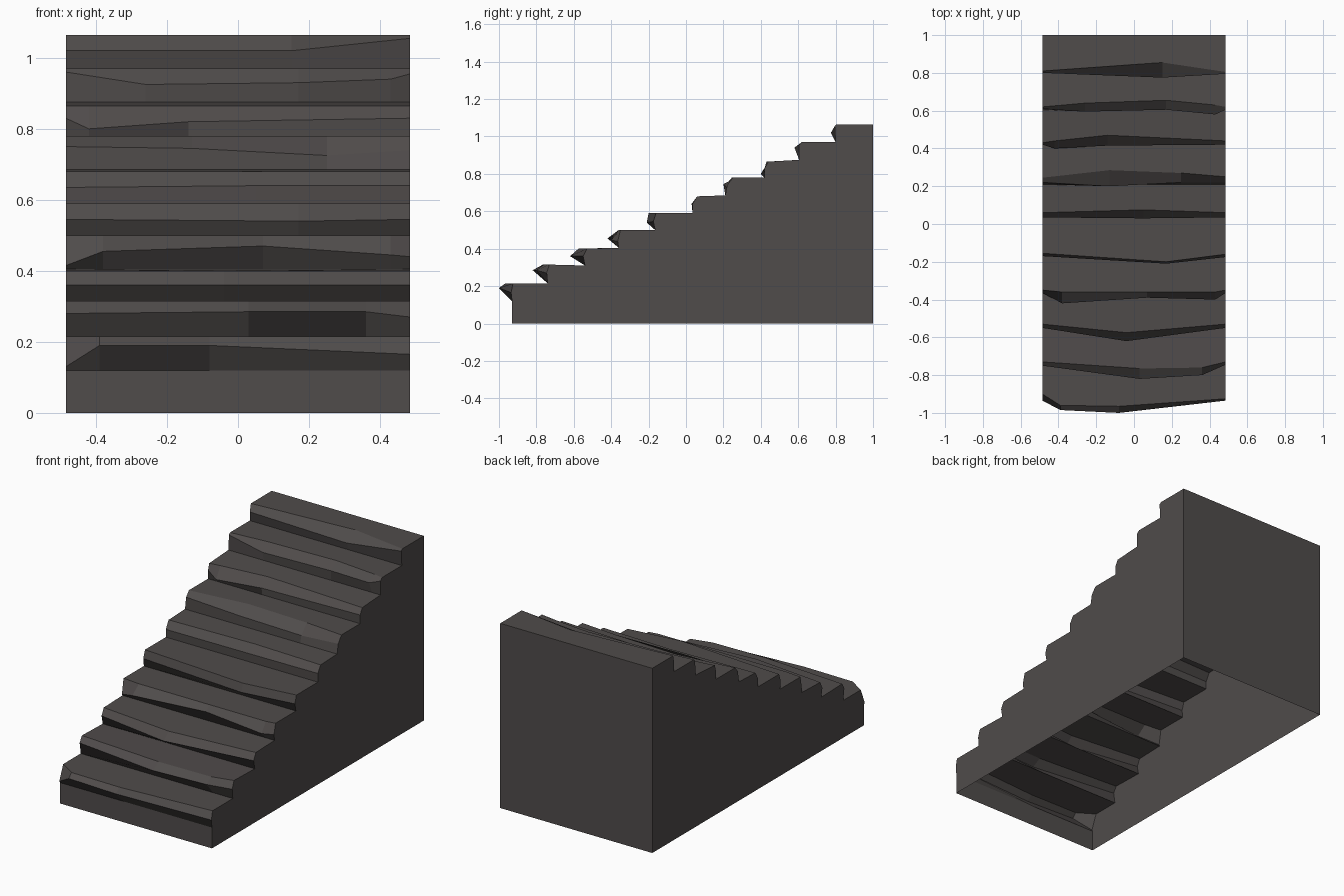
import bpy

cube = bpy.data.objects.get("Cube")
if cube:
    bpy.data.objects.remove(cube, do_unlink=True)

HALF = 0.485    # half the width of the staircase
BACK = 1.0      # back plane
TOP = 1.065     # height of the landing
FRONT = -0.93   # plane of the front panel

stone = bpy.data.materials.new("dark_stone")
stone.use_nodes = True
color = (0.08, 0.072, 0.07, 1)
stone.diffuse_color = color
bsdf = stone.node_tree.nodes["Principled BSDF"]
bsdf.inputs["Base Color"].default_value = color
bsdf.inputs["Roughness"].default_value = 0.9


def make_part(name, faces):
    """Build a flat-shaded object from faces given as lists of points."""
    verts, polys = [], []
    for face in faces:
        polys.append(range(len(verts), len(verts) + len(face)))
        verts.extend(face)
    mesh = bpy.data.meshes.new(name)
    mesh.from_pydata(verts, [], [list(p) for p in polys])
    mesh.materials.append(stone)
    obj = bpy.data.objects.new(name, mesh)
    bpy.context.collection.objects.link(obj)
    return obj


steps = []


def add_step(base_y, base_z, lip_z, *columns):
    """Record a step; columns are (x, nose_y, nose_z, lip_y), left to right in x."""
    base = [(c[0], base_y, base_z) for c in columns]
    nose = [c[:3] for c in columns]
    lip = [(c[0], c[3], lip_z) for c in columns]
    steps.append((base, nose, lip))


L, R = -HALF, HALF

# Rough stone steps, from the bottom to the landing
add_step(FRONT, 0.12, 0.215,
         (L, -0.935, 0.13, -0.9), (-0.39, -0.985, 0.19, -0.96),
         (-0.08, -1.0, 0.19, -0.965), (R, -0.935, 0.165, -0.925))
add_step(-0.74, 0.215, 0.315,
         (L, -0.75, 0.28, -0.73), (0.03, -0.82, 0.285, -0.765),
         (0.36, -0.8, 0.285, -0.76), (R, -0.745, 0.27, -0.73))
add_step(-0.54, 0.31, 0.4,
         (L, -0.55, 0.36, -0.53), (-0.04, -0.62, 0.36, -0.575),
         (R, -0.55, 0.36, -0.53))
add_step(-0.36, 0.405, 0.5,
         (L, -0.365, 0.415, -0.35), (-0.38, -0.42, 0.455, -0.36),
         (0.07, -0.39, 0.47, -0.36), (0.43, -0.4, 0.445, -0.36),
         (R, -0.365, 0.44, -0.35))
add_step(-0.165, 0.5, 0.59,
         (L, -0.17, 0.545, -0.155), (0.17, -0.21, 0.54, -0.2),
         (R, -0.175, 0.545, -0.16))
add_step(0.035, 0.59, 0.68,
         (L, 0.035, 0.635, 0.06), (0.05, 0.03, 0.64, 0.075),
         (R, 0.035, 0.64, 0.06))
add_step(0.21, 0.685, 0.78,
         (L, 0.22, 0.75, 0.245), (-0.13, 0.2, 0.745, 0.285),
         (0.25, 0.22, 0.725, 0.27), (R, 0.22, 0.74, 0.25))
add_step(0.42, 0.78, 0.865,
         (L, 0.42, 0.83, 0.43), (-0.42, 0.4, 0.8, 0.44),
         (-0.14, 0.415, 0.82, 0.47), (R, 0.42, 0.83, 0.44))
add_step(0.605, 0.875, 0.97,
         (L, 0.61, 0.96, 0.62), (-0.26, 0.595, 0.925, 0.64),
         (0.17, 0.605, 0.93, 0.655), (0.43, 0.58, 0.94, 0.63),
         (R, 0.605, 0.955, 0.62))
add_step(0.8, 0.97, TOP,
         (L, 0.8, 1.02, 0.81), (0.15, 0.775, 1.02, 0.855),
         (R, 0.795, 1.055, 0.805))


def strips(lower, upper):
    return [(lower[i], lower[i + 1], upper[i + 1], upper[i])
            for i in range(len(lower) - 1)]


# Each step: undercut riser, chamfered nose and flat tread
back_edge = [(L, BACK, TOP), (R, BACK, TOP)]
for number, (base, nose, lip) in enumerate(steps, 1):
    rear = steps[number][0] if number < len(steps) else back_edge
    tread = lip + [rear[-1], rear[0]]
    make_part(f"step_{number}", strips(base, nose) + strips(nose, lip) + [tread])

# Side walls follow the end profile of the steps
for name, end, x in (("right_wall", 0, L), ("left_wall", -1, R)):
    outline = [(x, BACK, 0), (x, FRONT, 0)]
    for rows in steps:
        outline += [row[end] for row in rows]
    outline.append((x, BACK, TOP))
    if x < 0:
        outline.reverse()
    # Wind both walls so that their normals point outwards
    make_part(name, [outline[::-1]])

# Plain front and back panels; the underside stays open
make_part("front_panel", [[(L, FRONT, 0), (R, FRONT, 0),
                           (R, FRONT, 0.12), (L, FRONT, 0.12)]])
make_part("back_wall", [[(R, BACK, 0), (L, BACK, 0),
                         (L, BACK, TOP), (R, BACK, TOP)]])
